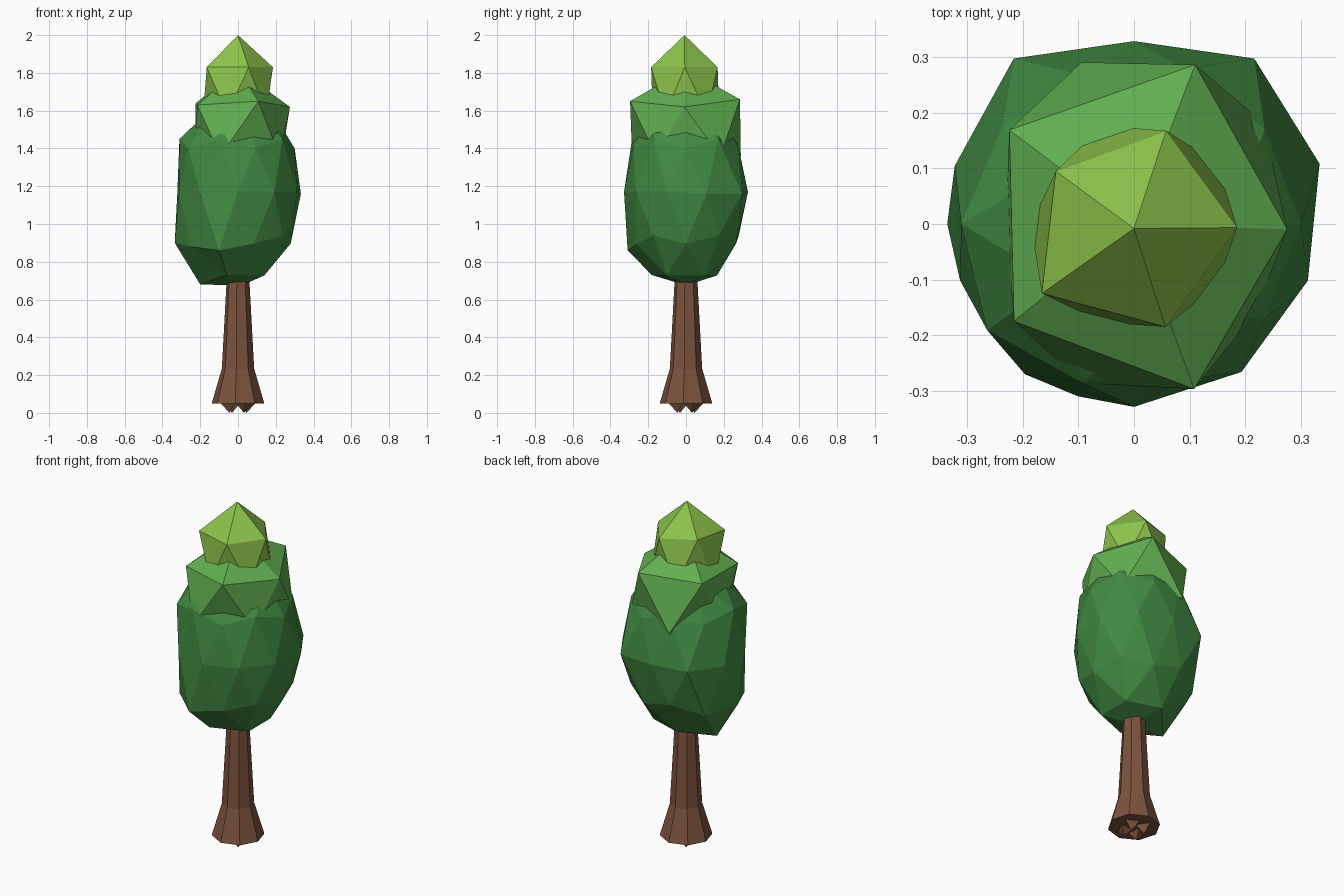
import bpy, bmesh, math
from mathutils import Matrix, Vector

cube = bpy.data.objects.get("Cube")
if cube:
    bpy.data.objects.remove(cube, do_unlink=True)


def material(name, hex_code):
    srgb = [int(hex_code[i:i + 2], 16) / 255 for i in (0, 2, 4)]
    colour = [c / 12.92 if c < 0.04 else ((c + 0.055) / 1.055) ** 2.4 for c in srgb] + [1]
    mat = bpy.data.materials.new(name)
    mat.use_nodes = True
    mat.diffuse_color = colour
    node = mat.node_tree.nodes["Principled BSDF"]
    node.inputs["Base Color"].default_value = colour
    node.inputs["Roughness"].default_value = 0.9
    return mat


def finish(bm, name, mat):
    bmesh.ops.recalc_face_normals(bm, faces=bm.faces)
    mesh = bpy.data.meshes.new(name)
    bm.to_mesh(mesh)
    bm.free()
    mesh.materials.append(mat)
    obj = bpy.data.objects.new(name, mesh)
    bpy.context.collection.objects.link(obj)
    return obj


def polar(degrees, radius, z):
    a = math.radians(degrees)
    return Vector((radius * math.cos(a), radius * math.sin(a), z))


def crown(name, mat, detail, radius, height, middle, nudges):
    """Faceted leaf ball; each nudge is (angle, unit height, new radius, new z)."""
    bm = bmesh.new()
    bmesh.ops.create_icosphere(bm, subdivisions=detail, radius=1)
    moves = []
    for angle, level, r, z in nudges:
        goal = polar(angle, math.sqrt(1 - level * level), level)
        vert = min(bm.verts, key=lambda v: (v.co - goal).length)
        moves.append((vert, polar(angle, r, z)))
    for v in bm.verts:
        v.co = Vector((v.co.x * radius, v.co.y * radius, v.co.z * height + middle))
    for vert, place in moves:
        vert.co = place
    return finish(bm, name, mat)


bark = material("bark brown", "7C533D")
dark = material("dark leaf green", "418B42")
mid = material("middle leaf green", "61AF51")
lime = material("lime leaf green", "8DC44B")

# Large lower crown, slightly uneven
crown("lower_crown", dark, 2, 0.328, 0.52, 1.17, [
    (18, 0, 0.35, 1.16), (54, 0, 0.367, 1.16), (126, 0, 0.367, 1.17),
    (162, 0, 0.338, 1.16), (234, 0, 0.333, 1.15),
    (180, -0.447, 0.335, 0.90), (180, 0.526, 0.31, 1.45),
    (180, -0.851, 0.20, 0.68), (0, 0.447, 0.30, 1.40),
    (216, 0.447, 0.325, 1.40), (252, -0.447, 0.325, 0.86),
    (144, -0.526, 0.31, 0.88), (216, -0.526, 0.31, 0.88),
    (252, -0.851, 0.19, 0.73), (252, 0.526, 0.30, 1.45),
    (324, 0.526, 0.29, 1.45), (36, 0.526, 0.29, 1.45),
    (0, -1, 0.02, 0.675),
])

# Middle crown
crown("middle_crown", mid, 1, 0.325, 0.33, 1.49, [
    (-2, 0.447, 0.275, 1.62), (69, 0.447, 0.306, 1.66), (143, 0.447, 0.28, 1.64),
    (219, 0.447, 0.277, 1.63), (290, 0.447, 0.315, 1.65),
    (38, -0.447, 0.295, 1.36), (108, -0.447, 0.305, 1.36), (180, -0.447, 0.23, 1.36),
    (252, -0.447, 0.30, 1.36), (324, -0.447, 0.27, 1.36),
])

# Pointed top crown
crown("top_crown", lime, 1, 0.207, 0.29, 1.71, [
    (-2, 0.447, 0.185, 1.83), (71, 0.447, 0.177, 1.83), (146, 0.447, 0.169, 1.845),
    (217, 0.447, 0.207, 1.83), (287, 0.447, 0.193, 1.83), (270, 1, 0.008, 2.0),
])

# Trunk with flared foot
SIDES = 8
bm = bmesh.new()
rings = []
for radius, z in ((0.14, 0.05), (0.086, 0.235), (0.058, 0.75)):
    rings.append([bm.verts.new(polar(360 * i / SIDES - 6, radius, z)) for i in range(SIDES)])
for low, high in zip(rings, rings[1:]):
    for i in range(SIDES):
        j = (i + 1) % SIDES
        bm.faces.new((low[i], low[j], high[j], high[i]))
bm.faces.new(rings[0])
bm.faces.new(rings[-1])
finish(bm, "trunk", bark)

# Short root points under the trunk
bm = bmesh.new()
for i in range(4):
    place = Matrix.Translation(polar(90 * i + 35, 0.055, 0.03))
    turn = Matrix.Rotation(math.radians(90 * i + 35), 4, "Z")
    bmesh.ops.create_cone(bm, cap_ends=True, segments=3, radius1=0, radius2=0.055,
                          depth=0.06, matrix=place @ turn)
bmesh.ops.remove_doubles(bm, verts=bm.verts, dist=0.0005)
finish(bm, "roots", bark)
